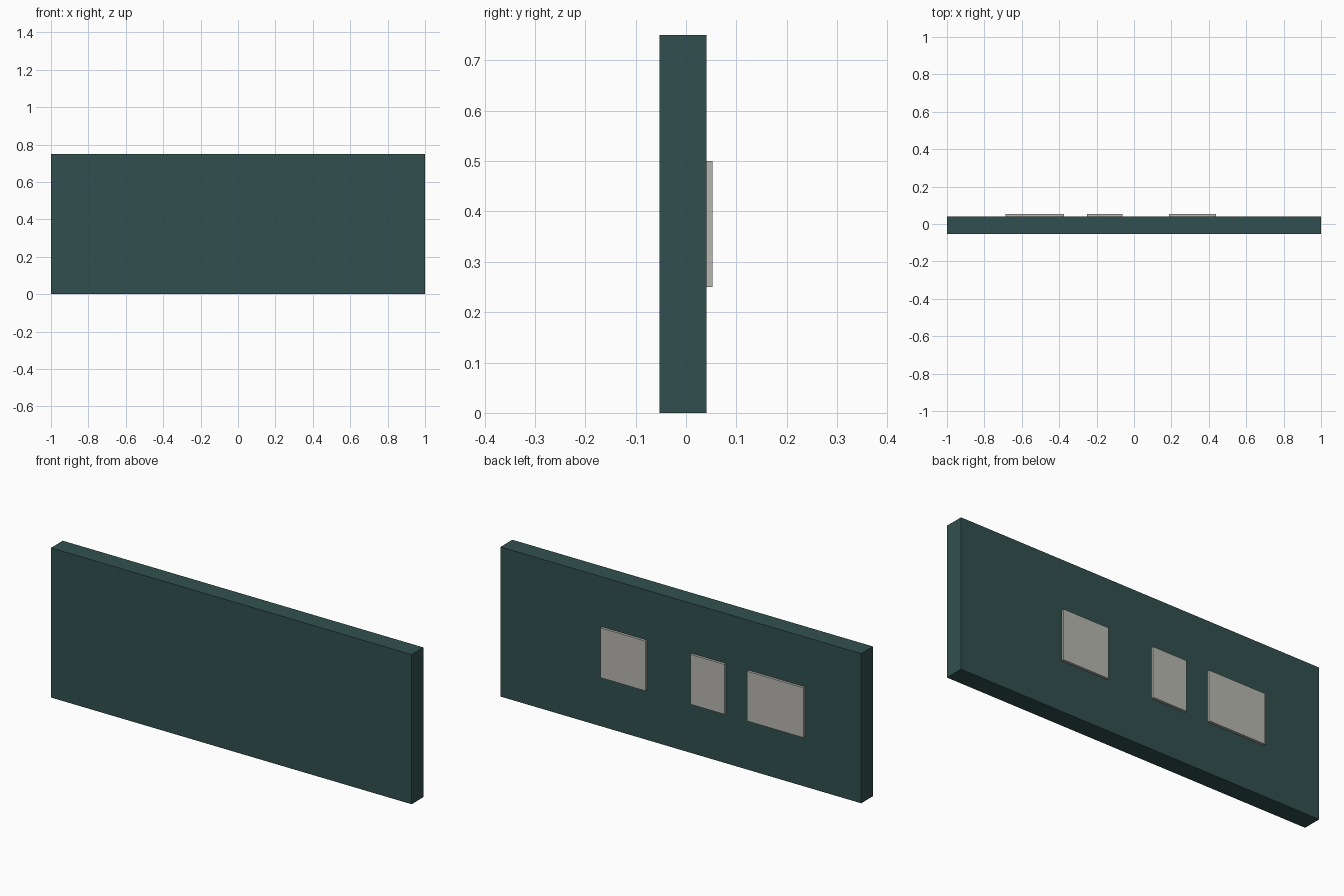
import bpy

if "Cube" in bpy.data.objects:
    bpy.data.objects.remove(bpy.data.objects["Cube"])


def material(name, rgb):
    m = bpy.data.materials.new(name)
    m.diffuse_color = (*rgb, 1.0)
    m.use_nodes = True
    m.node_tree.nodes["Principled BSDF"].inputs["Base Color"].default_value = m.diffuse_color
    return m


def box(name, lo, hi, mat):
    """Axis-aligned box between two corners."""
    bpy.ops.mesh.primitive_cube_add(size=1)
    ob = bpy.context.object
    ob.name = name
    ob.location = [(a + b) / 2 for a, b in zip(lo, hi)]
    ob.scale = [b - a for a, b in zip(lo, hi)]
    bpy.ops.object.transform_apply(location=True, rotation=False, scale=True)
    ob.data.materials.append(mat)
    return ob


green = material("dark slate green", (0.031, 0.081, 0.077))
grey = material("warm light grey", (0.48, 0.475, 0.44))

# Upright board
BACK = 0.0406
box("board", (-1, -0.0531, 0), (1, BACK, 0.75), green)

# Raised panels on the back face
for i, (x0, x1) in enumerate([(-0.6875, -0.375), (-0.25, -0.0625), (0.1875, 0.4375)], 1):
    box(f"back_panel_{i}", (x0, BACK, 0.25), (x1, 0.0531, 0.5), grey)
